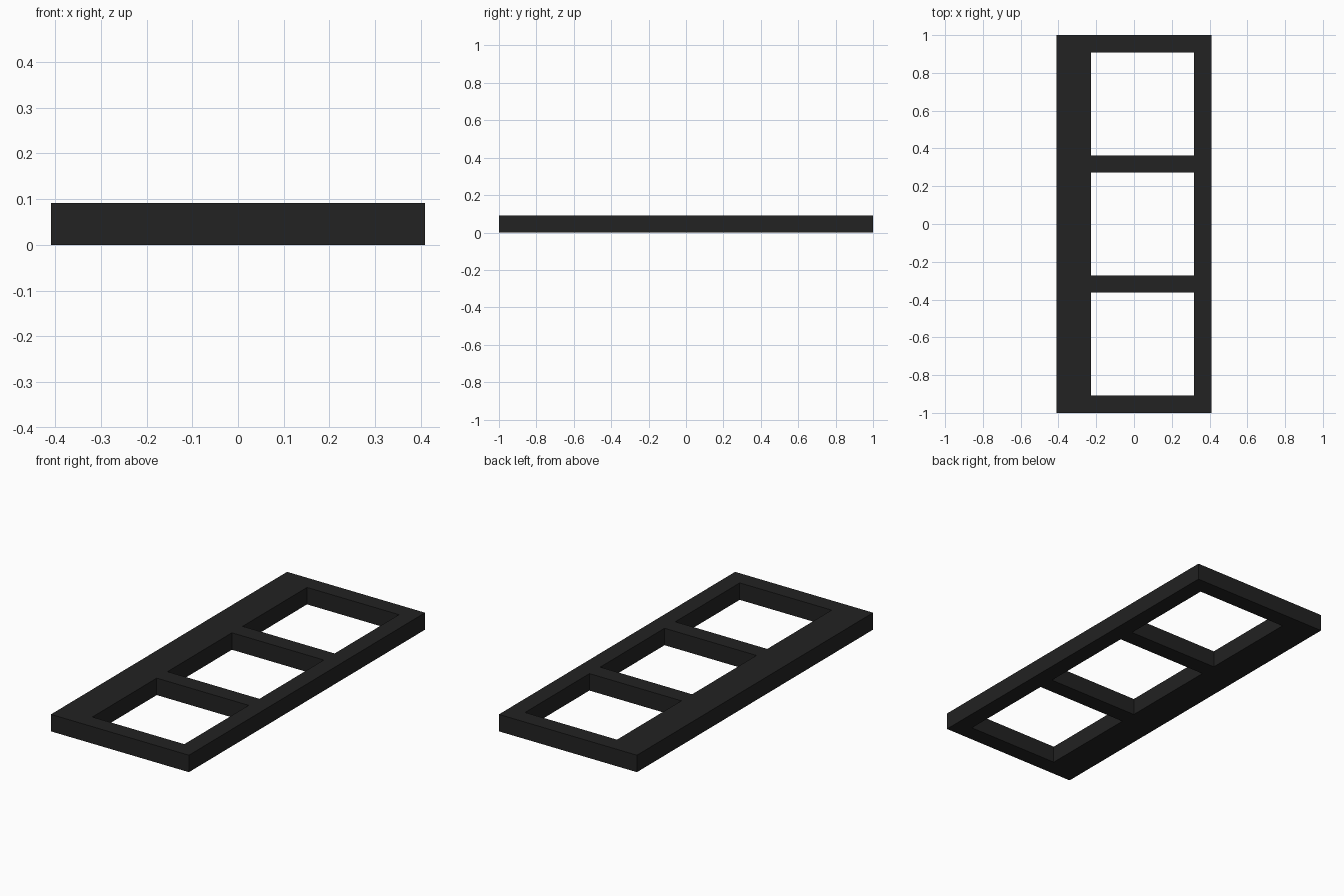
import bpy, bmesh

if "Cube" in bpy.data.objects:
    bpy.data.objects.remove(bpy.data.objects["Cube"])

U = 2 / 22                      # module: the frame is 9 x 22 x 1 modules
XS = [0, 2, 8, 9]               # wide left rail, openings, narrow right rail
YS = [0, 1, 7, 8, 14, 15, 21, 22]  # cross bars and three square openings

black = bpy.data.materials.new("matte black")
black.diffuse_color = (0.016, 0.016, 0.016, 1)
black.use_nodes = True
black.node_tree.nodes["Principled BSDF"].inputs["Base Color"].default_value = black.diffuse_color

# Flat frame outline with three openings
bm = bmesh.new()
grid = [[bm.verts.new(((x - 4.5) * U, (y - 11) * U, 0)) for y in YS] for x in XS]
for i in range(len(XS) - 1):
    for j in range(len(YS) - 1):
        if i == 1 and j % 2 == 1:   # opening
            continue
        bm.faces.new((grid[i][j], grid[i + 1][j], grid[i + 1][j + 1], grid[i][j + 1]))

# Thickness of one module
top = bmesh.ops.extrude_face_region(bm, geom=bm.faces[:])["geom"]
bmesh.ops.translate(bm, vec=(0, 0, U),
                    verts=[g for g in top if isinstance(g, bmesh.types.BMVert)])
bmesh.ops.recalc_face_normals(bm, faces=bm.faces[:])

mesh = bpy.data.meshes.new("window_frame")
bm.to_mesh(mesh)
bm.free()
mesh.materials.append(black)
frame = bpy.data.objects.new("window_frame", mesh)
bpy.context.collection.objects.link(frame)
